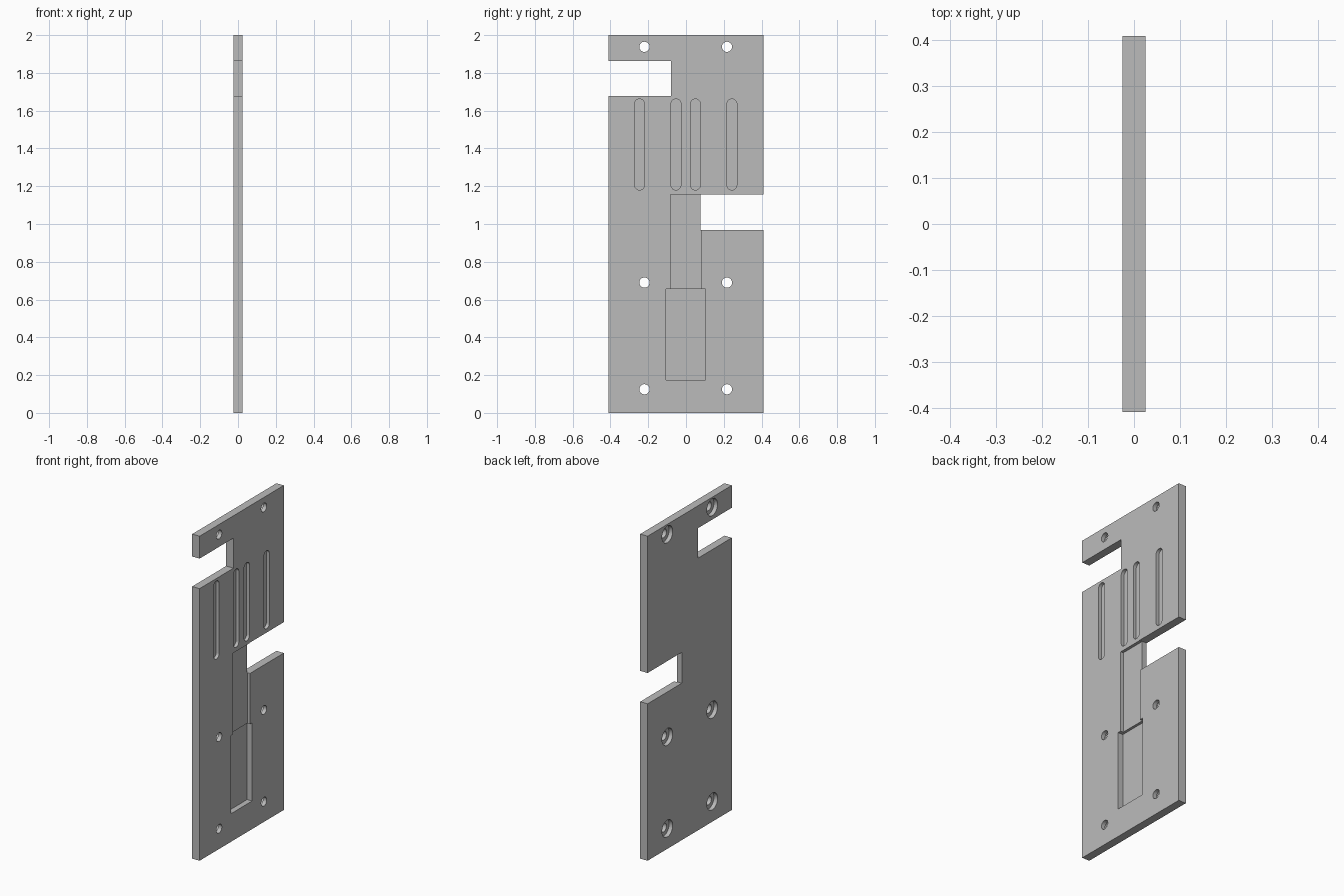
import bpy, bmesh, math
from mathutils import Matrix

if "Cube" in bpy.data.objects:
    bpy.data.objects.remove(bpy.data.objects["Cube"])

grey = bpy.data.materials.new("plain grey")
grey.diffuse_color = (0.5, 0.5, 0.5, 1)
grey.use_nodes = True
grey.node_tree.nodes["Principled BSDF"].inputs["Base Color"].default_value = grey.diffuse_color
HALF = 0.025  # half the plate thickness


def prism(name, outline, x0, x1):
    """Solid from a (y, z) outline extruded along x."""
    bm = bmesh.new()
    face = bm.faces.new([bm.verts.new((x0, y, z)) for y, z in outline])
    ext = bmesh.ops.extrude_face_region(bm, geom=[face])
    verts = [v for v in ext["geom"] if isinstance(v, bmesh.types.BMVert)]
    bmesh.ops.translate(bm, verts=verts, vec=(x1 - x0, 0, 0))
    bmesh.ops.recalc_face_normals(bm, faces=bm.faces)
    mesh = bpy.data.meshes.new(name)
    bm.to_mesh(mesh)
    bm.free()
    ob = bpy.data.objects.new(name, mesh)
    bpy.context.collection.objects.link(ob)
    return ob


def rect(y0, y1, z0, z1):
    return [(y0, z0), (y1, z0), (y1, z1), (y0, z1)]


def capsule(y, z0, z1, r, n=16):
    """Upright slot outline; a circle when z0 equals z1."""
    pts = []
    for zc, start in ((z1, 0), (z0, math.pi)):
        count = n + 1 if z1 > z0 else n
        pts += [(y + r * math.cos(start + math.pi * i / n),
                 zc + r * math.sin(start + math.pi * i / n)) for i in range(count)]
    return pts


# Plate outline with the two side notches
plate = prism("plate", [(-0.41, 0), (0.41, 0), (0.41, 0.967), (0.077, 0.967),
                        (0.077, 1.157), (0.41, 1.157), (0.41, 2), (-0.41, 2),
                        (-0.41, 1.862), (-0.08, 1.862), (-0.08, 1.677), (-0.41, 1.677)],
              -HALF, HALF)
plate.data.materials.append(grey)

cutters = []
# Stepped pockets: shallow upper, deeper lower
cutters.append(prism("upper_pocket_cutter", rect(-0.083, 0.081, 0.6, 1.155), HALF - 0.018, 0.1))
cutters.append(prism("lower_pocket_cutter", rect(-0.105, 0.102, 0.173, 0.655), HALF - 0.034, 0.1))

# Four round-ended slots
for y in (-0.246, -0.053, 0.05, 0.243):
    cutters.append(prism("slot_cutter", capsule(y, 1.206, 1.636, 0.026), HALF - 0.02, 0.1))

# Six screw holes, counterbored on the rear face
for z in (0.125, 0.69, 1.938):
    for y in (-0.22, 0.217):
        cutters.append(prism("hole_cutter", capsule(y, z, z, 0.027), -0.1, 0.1))
        cutters.append(prism("counterbore_cutter", capsule(y, z, z, 0.052), -0.1, -HALF + 0.025))

for c in cutters:
    c.data.materials.append(grey)
    c.hide_render = True
    mod = plate.modifiers.new("cut", "BOOLEAN")
    mod.operation = "DIFFERENCE"
    mod.solver = "EXACT"
    mod.object = c

# Bake the cuts and drop the helpers
bpy.context.view_layer.update()
baked = bpy.data.meshes.new_from_object(plate.evaluated_get(bpy.context.evaluated_depsgraph_get()))
plate.modifiers.clear()
plate.data = baked
for c in cutters:
    bpy.data.objects.remove(c)

bpy.context.view_layer.objects.active = plate
plate.select_set(True)
bpy.ops.object.shade_smooth_by_angle(angle=math.radians(30))
